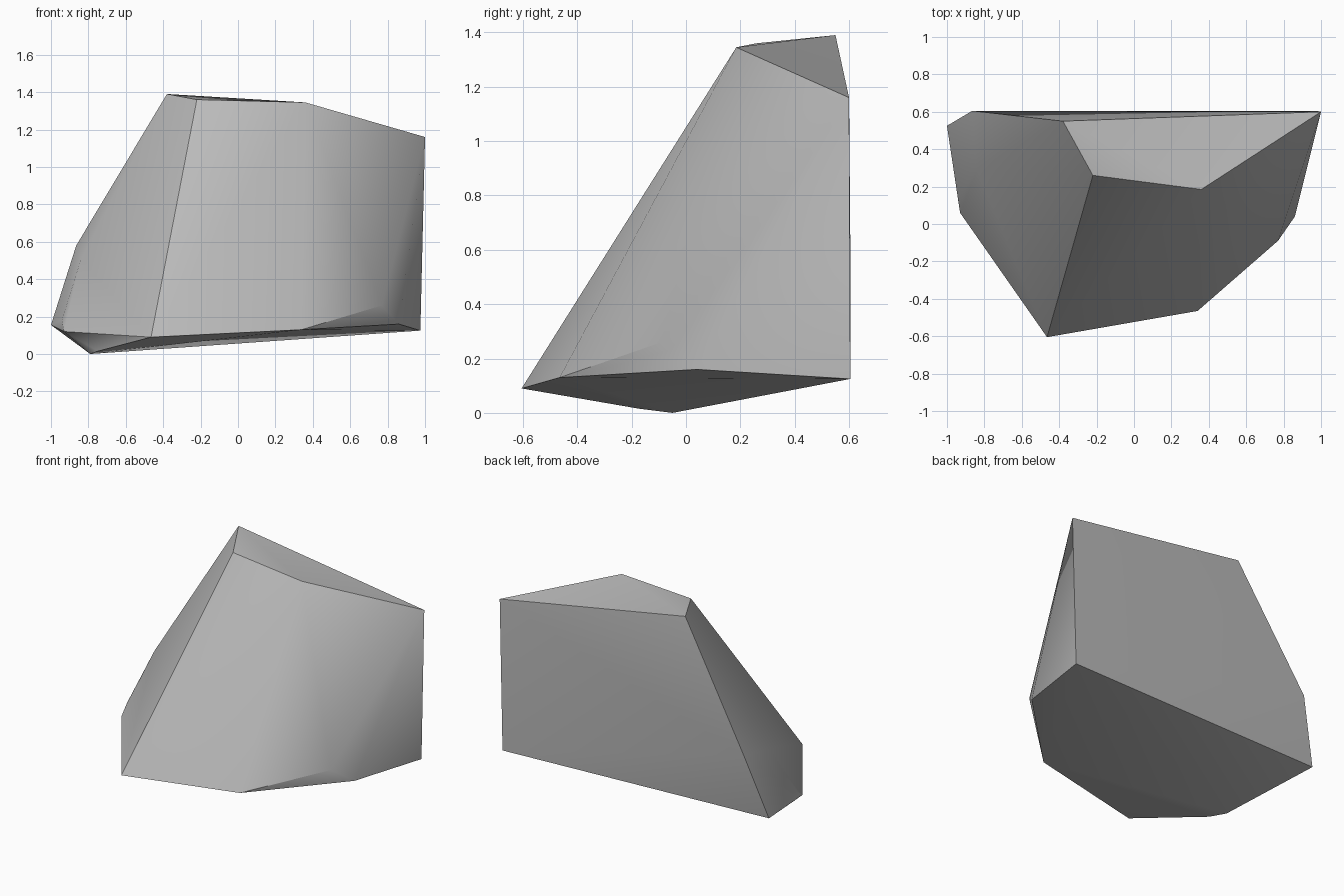
import bpy, bmesh, math

cube = bpy.data.objects.get("Cube")
if cube:
    bpy.data.objects.remove(cube, do_unlink=True)

# Stone colour
stone = bpy.data.materials.new("stone_grey")
stone.use_nodes = True
grey = (0.5, 0.5, 0.5, 1)
stone.diffuse_color = grey
stone.node_tree.nodes["Principled BSDF"].inputs["Base Color"].default_value = grey

# Corners of the faceted boulder, grouped by region
crown = [(-.38, .55, 1.39), (-.22, .26, 1.36), (.36, .185, 1.345), (1, .6, 1.16)]
left_base = [(.975, .605, .125), (.86, .04, .16), (.77, -.09, .26)]
front_base = [(.34, -.465, .13), (-.465, -.605, .09)]
underside = [(-.75, -.17, .015), (-.79, -.05, 0)]
right_side = [(-.93, .06, .12), (-.942, .14, .18), (-1, .525, .155),
              (-.84, .29, .505), (-.865, .605, .58)]

# Wrap the corners in a closed hull
bm = bmesh.new()
for corner in crown + left_base + front_base + underside + right_side:
    bm.verts.new(corner)
hull = bmesh.ops.convex_hull(bm, input=bm.verts)
loose = [v for v in bm.verts if not v.link_faces]
bmesh.ops.delete(bm, geom=loose, context="VERTS")
bmesh.ops.recalc_face_normals(bm, faces=bm.faces)

mesh = bpy.data.meshes.new("boulder")
bm.to_mesh(mesh)
bm.free()
mesh.materials.append(stone)
boulder = bpy.data.objects.new("boulder", mesh)
bpy.context.collection.objects.link(boulder)

# Soft shading with crisp main ridges
bpy.ops.object.select_all(action="DESELECT")
boulder.select_set(True)
bpy.context.view_layer.objects.active = boulder
bpy.ops.object.shade_smooth_by_angle(angle=math.radians(30))
